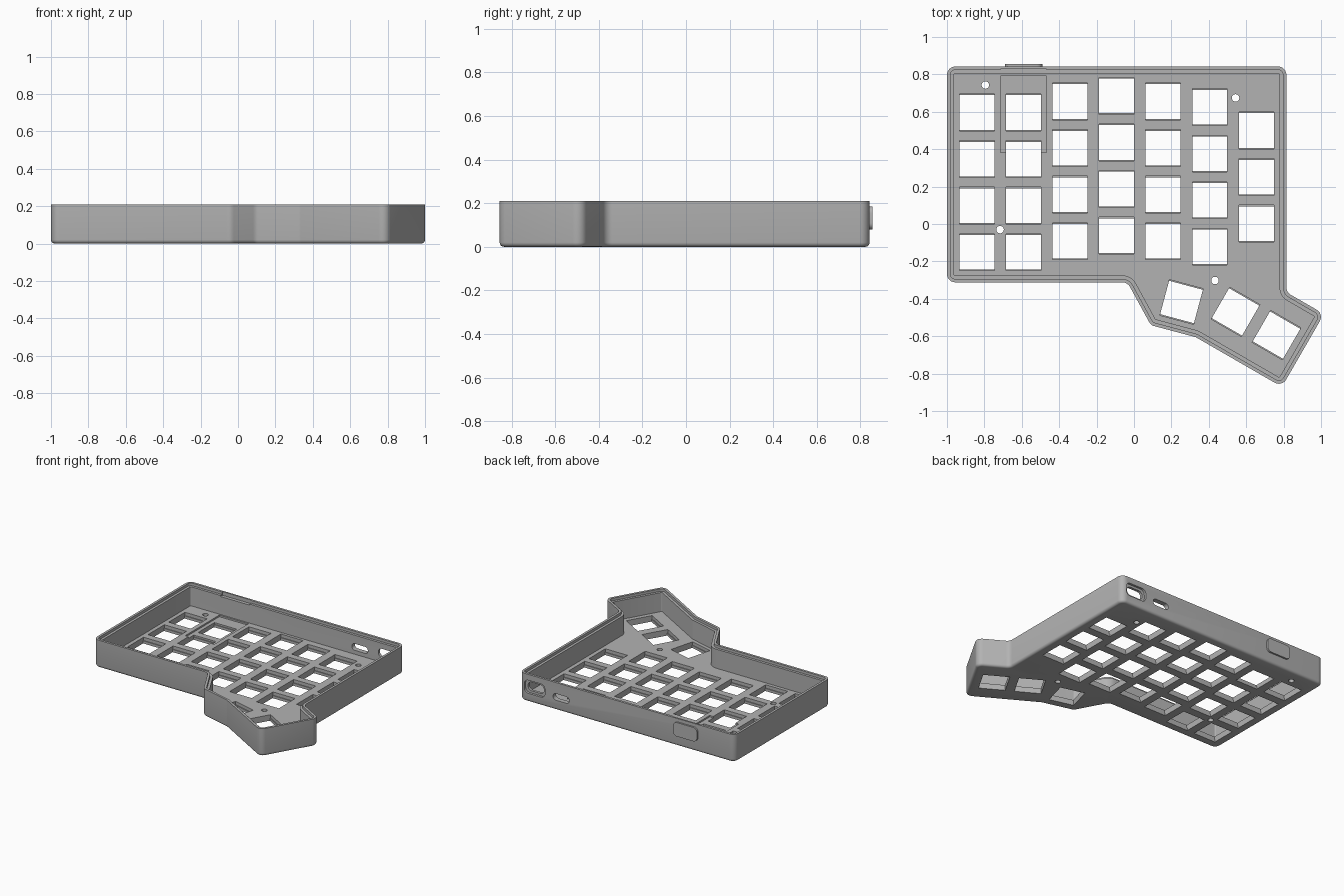
import bpy, bmesh, math
from mathutils import Vector, Matrix

if "Cube" in bpy.data.objects:
    bpy.data.objects.remove(bpy.data.objects["Cube"])

grey = bpy.data.materials.new("case_grey")
grey.use_nodes = True
grey.diffuse_color = (0.45, 0.45, 0.45, 1)
grey.node_tree.nodes["Principled BSDF"].inputs["Base Color"].default_value = grey.diffuse_color

HEIGHT, FLOOR, WALL, LIP = 0.21, 0.045, 0.037, 0.018
FILLET = 0.02


def rounded(corners, radius, inset=0.0, steps=6):
    """Counter-clockwise outline with rounded corners, moved inward by inset."""
    pts = []
    n = len(corners)
    for i in range(n):
        p = Vector(corners[i])
        a = (p - Vector(corners[i - 1])).normalized()
        b = (Vector(corners[(i + 1) % n]) - p).normalized()
        na, nb = Vector((a.y, -a.x)), Vector((b.y, -b.x))
        turn = math.atan2(a.x * b.y - a.y * b.x, a.dot(b))
        side = 1 if turn > 0 else -1
        centre = p - side * radius * (na + nb) / (1 + na.dot(nb))
        for k in range(steps + 1):
            normal = Matrix.Rotation(turn * k / steps, 2) @ na
            pts.append(centre + normal * (side * radius - inset))
    return pts


def loft(bm, rings, matrix=Matrix()):
    """Skin a closed stack of equal outlines, given as (points, height)."""
    rows = [[bm.verts.new(matrix @ Vector((p.x, p.y, z))) for p in pts] for pts, z in rings]
    for low, high in zip(rows, rows[1:]):
        for i in range(len(low)):
            j = (i + 1) % len(low)
            bm.faces.new((low[i], low[j], high[j], high[i]))
    bm.faces.new(rows[0][::-1])
    bm.faces.new(rows[-1])


def make(name, bm):
    bmesh.ops.recalc_face_normals(bm, faces=bm.faces)
    mesh = bpy.data.meshes.new(name)
    bm.to_mesh(mesh)
    bm.free()
    mesh.materials.append(grey)
    obj = bpy.data.objects.new(name, mesh)
    bpy.context.collection.objects.link(obj)
    return obj


def box(bm, x, y, w, d, z0, z1, angle=0):
    m = (Matrix.Translation((x, y, (z0 + z1) / 2)) @ Matrix.Rotation(math.radians(angle), 4, "Z")
         @ Matrix.Diagonal((w, d, z1 - z0, 1)))
    bmesh.ops.create_cube(bm, size=1, matrix=m)


def slot(bm, x, z, w, h, r, y0, y1):
    """Rounded block running along y."""
    rect = [(-w / 2, -h / 2), (w / 2, -h / 2), (w / 2, h / 2), (-w / 2, h / 2)]
    pts = rounded(rect, r)
    m = Matrix.Translation((x, 0, z)) @ Matrix.Rotation(math.radians(90), 4, "X")
    loft(bm, [(pts, -y1), (pts, -y0)], m)


def cut(target, bm):
    cutter = make("cutter", bm)
    cutter.hide_render = True
    mod = target.modifiers.new("cut", "BOOLEAN")
    mod.operation, mod.solver, mod.object = "DIFFERENCE", "EXACT", cutter
    bpy.context.view_layer.objects.active = target
    bpy.ops.object.modifier_apply(modifier=mod.name)
    bpy.data.objects.remove(cutter)


def smooth(obj):
    bpy.ops.object.select_all(action="DESELECT")
    obj.select_set(True)
    bpy.context.view_layer.objects.active = obj
    bpy.ops.object.shade_smooth_by_angle(angle=math.radians(30))


# Tray: filleted base, outer wall, stepped lip, inner wall and floor
outline = [(-1, -0.312), (-0.035, -0.312), (0.09, -0.541), (0.33, -0.605), (0.791, -0.871),
           (1.016, -0.481), (0.815, -0.365), (0.815, 0.842), (-1, 0.842)]
section = []
for k in range(5):
    t = math.radians(90 * k / 4)
    section.append((FILLET * (1 - math.sin(t)), FILLET * (1 - math.cos(t))))
section += [(0, HEIGHT), (LIP, HEIGHT), (LIP, HEIGHT - 0.02), (WALL, HEIGHT - 0.02), (WALL, FLOOR)]
bm = bmesh.new()
loft(bm, [(rounded(outline, 0.045, inset), z) for inset, z in section])
case = make("case_tray", bm)

# Controller pocket in the floor and notch in the rim
bm = bmesh.new()
box(bm, -0.59, 0.587, 0.245, 0.41, 0.033, 0.1)
box(bm, -0.59, 0.80, 0.245, 0.06, HEIGHT - 0.028, 0.3)
cut(case, bm)

# Key openings: top row height and count for each column, then the thumb cluster
PITCH = 0.249
columns = [(0.596, 4), (0.596, 4), (0.655, 4), (0.685, 4), (0.655, 4), (0.625, 4), (0.5, 3)]
keys = [(-0.84 + PITCH * c, top - PITCH * r, 0)
        for c, (top, count) in enumerate(columns) for r in range(count)]
keys += [(0.254, -0.417, -15), (0.543, -0.47, -30), (0.762, -0.594, -30)]
for depth, z0 in ((0.185, -0.1), (0.197, 0.02)):
    bm = bmesh.new()
    for x, y, angle in keys:
        box(bm, x, y, 0.187, depth, z0, 0.15, angle)
    cut(case, bm)

# Screw holes, plus the through slots in the back wall
bm = bmesh.new()
for x, y in ((-0.795, 0.743), (0.543, 0.674), (-0.716, -0.03), (0.433, -0.302)):
    bmesh.ops.create_cone(bm, cap_ends=True, segments=24, radius1=0.02, radius2=0.02,
                          depth=0.3, matrix=Matrix.Translation((x, y, 0)))
slot(bm, 0.687, 0.115, 0.135, 0.065, 0.03, 0.75, 0.9)
slot(bm, 0.464, 0.1, 0.135, 0.05, 0.024, 0.75, 0.9)
cut(case, bm)

# Shallow outer recess around the larger slot
bm = bmesh.new()
slot(bm, 0.687, 0.115, 0.175, 0.1, 0.035, 0.825, 0.9)
cut(case, bm)
smooth(case)

# Port cover: wide outer plate with a narrower plug through the wall
bm = bmesh.new()
slot(bm, -0.59, 0.132, 0.2, 0.106, 0.03, 0.83, 0.855)
smooth(make("port_cover", bm))
bm = bmesh.new()
slot(bm, -0.59, 0.132, 0.137, 0.08, 0.025, 0.81, 0.84)
smooth(make("port_plug", bm))
